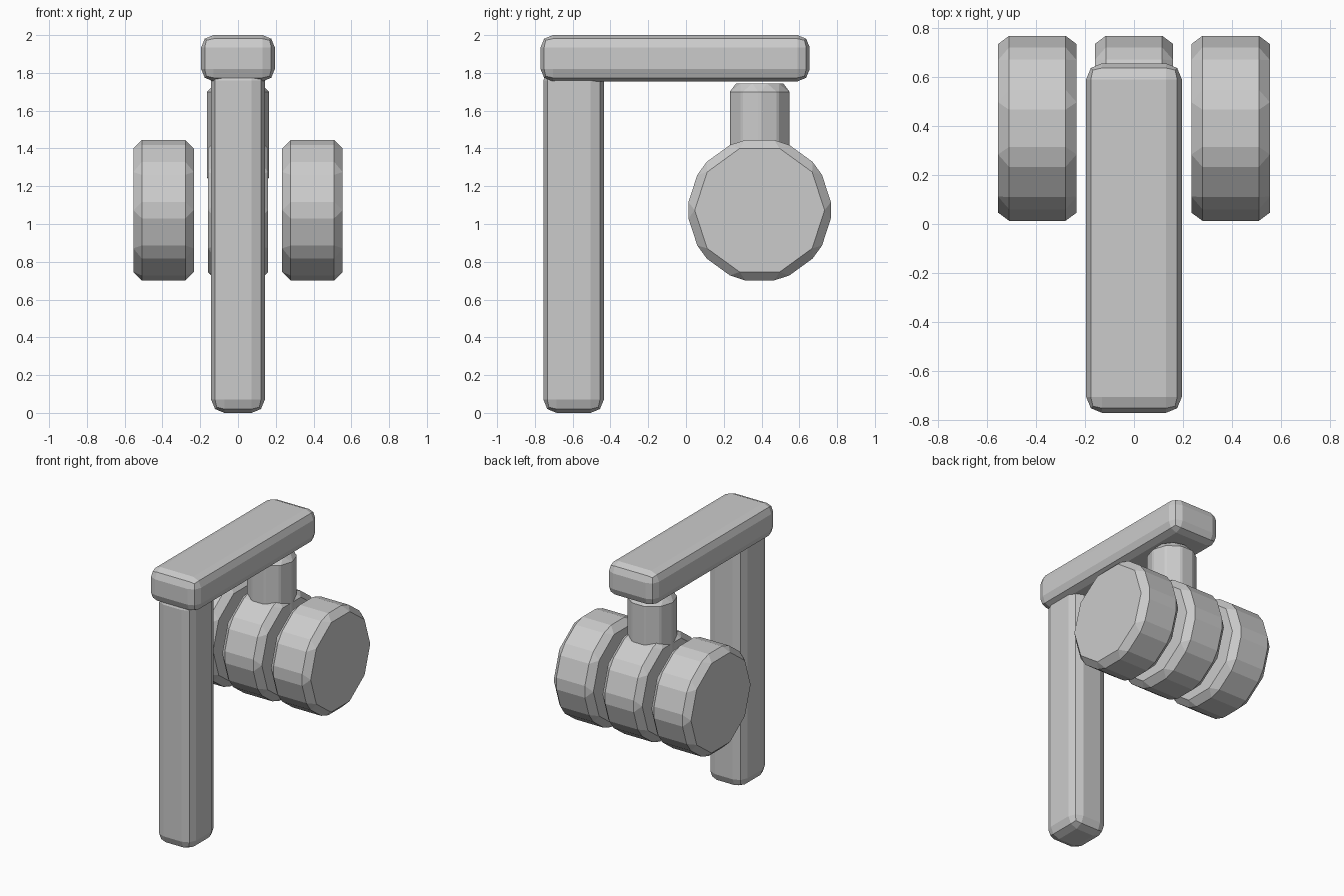
import bpy
import math

if "Cube" in bpy.data.objects:
    bpy.data.objects.remove(bpy.data.objects["Cube"])


def bevel(obj, width, segments):
    m = obj.modifiers.new("bevel", "BEVEL")
    m.width = width
    m.segments = segments
    m.limit_method = 'ANGLE'
    m.angle_limit = math.radians(30)


def box(name, lo, hi, width):
    """Box between two corners with a two-step rounded edge."""
    centre = [(a + b) / 2 for a, b in zip(lo, hi)]
    bpy.ops.mesh.primitive_cube_add(size=1, location=centre)
    obj = bpy.context.object
    obj.name = name
    obj.scale = [b - a for a, b in zip(lo, hi)]
    bpy.ops.object.transform_apply(location=False, rotation=False, scale=True)
    bevel(obj, width, 2)


def drum(name, radius, depth, location, tilt=0.0):
    """Ten-sided cylinder with chamfered edges."""
    bpy.ops.mesh.primitive_cylinder_add(vertices=10, radius=radius, depth=depth,
                                        location=location, rotation=(0, tilt, 0))
    obj = bpy.context.object
    obj.name = name
    bevel(obj, 0.045, 1)


# Upright post and overhanging beam
box("post", (-0.142, -0.755, 0.0), (0.142, -0.435, 1.83), 0.07)
box("beam", (-0.195, -0.77, 1.755), (0.195, 0.655, 2.0), 0.065)

# Short neck hanging below the beam
drum("neck", 0.172, 0.545, (0, 0.39, 1.4725))

# Row of three drums lying across the neck
for label, x in (("left", -0.394), ("middle", 0.0), ("right", 0.394)):
    drum(label + "_drum", 0.391, 0.32, (x, 0.39, 1.073), math.pi / 2)
